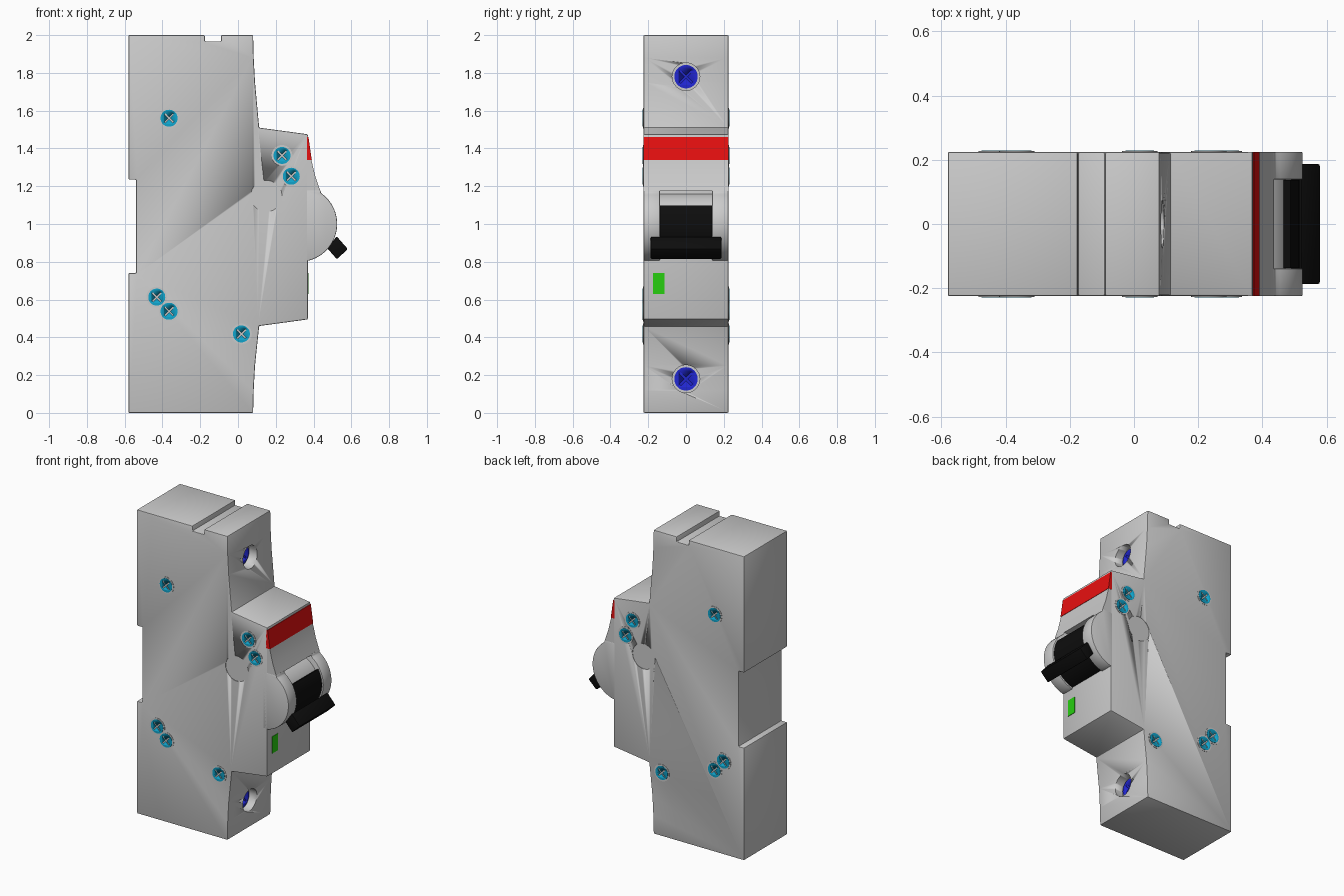
import bpy, bmesh
from math import sin, cos, pi, radians

if "Cube" in bpy.data.objects:
    bpy.data.objects.remove(bpy.data.objects["Cube"])


def material(name, rgb):
    m = bpy.data.materials.new(name)
    m.diffuse_color = (*rgb, 1)
    m.use_nodes = True
    m.node_tree.nodes["Principled BSDF"].inputs["Base Color"].default_value = m.diffuse_color
    return m


RED = material("red", (0.8, 0.005, 0.005))
BLUE = material("blue", (0.015, 0.02, 0.65))
CYAN = material("cyan", (0.005, 0.37, 0.6))
BLACK = material("black", (0.004, 0.004, 0.004))
GREEN = material("green", (0.02, 0.62, 0.005))


def arc(cx, cz, r, a0, a1, n):
    return [(cx + r * cos(radians(a0 + (a1 - a0) * i / n)),
             cz + r * sin(radians(a0 + (a1 - a0) * i / n))) for i in range(n + 1)]


def circle(cx, cz, r, n=40):
    return arc(cx, cz, r, 0, 360, n)[:-1]


def activate(ob):
    bpy.ops.object.select_all(action='DESELECT')
    ob.select_set(True)
    bpy.context.view_layer.objects.active = ob


def prism(name, pts, y0, y1, mat=None, bevel=0):
    """Extrude an xz outline along y."""
    bm = bmesh.new()
    face = bm.faces.new([bm.verts.new((x, y0, z)) for x, z in pts])
    ext = bmesh.ops.extrude_face_region(bm, geom=[face])
    for v in ext["geom"]:
        if isinstance(v, bmesh.types.BMVert):
            v.co.y = y1
    bmesh.ops.recalc_face_normals(bm, faces=bm.faces)
    me = bpy.data.meshes.new(name)
    bm.to_mesh(me)
    bm.free()
    if mat:
        me.materials.append(mat)
    ob = bpy.data.objects.new(name, me)
    bpy.context.collection.objects.link(ob)
    activate(ob)
    if bevel:
        m = ob.modifiers.new("bevel", 'BEVEL')
        m.width, m.segments, m.limit_method = bevel, 2, 'ANGLE'
        bpy.ops.object.modifier_apply(modifier=m.name)
    bpy.ops.object.shade_smooth_by_angle(angle=radians(30))
    return ob


def cut(ob, cutter):
    m = ob.modifiers.new("cut", 'BOOLEAN')
    m.operation, m.solver, m.object = 'DIFFERENCE', 'EXACT', cutter
    bpy.context.view_layer.update()
    activate(ob)
    bpy.ops.object.modifier_apply(modifier=m.name)
    bpy.data.objects.remove(cutter)


W = 0.225            # half width of housing
NX, NZ = 0.325, 1.0  # toggle axis

# Housing with rail notch and top groove
lower = [(0.08, 0), (0.083, 0.12), (0.09, 0.25), (0.112, 0.46), (0.37, 0.495)]
upper = [(0.37, 1.475), (0.112, 1.51), (0.09, 1.75), (0.083, 1.88), (0.08, 2)]
back = [(-0.09, 2), (-0.09, 1.967), (-0.175, 1.967), (-0.175, 2), (-0.58, 2),
        (-0.58, 1.235), (-0.54, 1.235), (-0.54, 0.74), (-0.58, 0.74), (-0.58, 0)]
housing = prism("housing", lower + upper + back, -W, W, bevel=0.006)

# Terminal holes on the narrow face
TERMINALS = (0.18, 1.78)
for z in TERMINALS:
    hole = prism("hole_cutter", circle(0, 0, 0.073), 0, 0.2)
    hole.location = (0.03, 0, z)
    hole.rotation_euler.z = -pi / 2
    cut(housing, hole)

# Shallow round mark on both sides
for s in (-1, 1):
    cut(housing, prism("mark_cutter", circle(0.15, 1.148, 0.083), s * (W - 0.003), s * (W + 0.1)))

# Sloped front panel, red band and green indicator
prism("front_panel", [(0.35, 1.475), (0.368, 1.474), (0.388, 1.34), (0.41, 1.25),
                      (0.436, 1.175), (0.35, 1.175)], -W + 0.001, W - 0.001)
prism("red_band", [(0.36, 1.46), (0.373, 1.46), (0.3905, 1.34), (0.36, 1.34)], -W, W, RED)
prism("green_indicator", [(0.36, 0.63), (0.373, 0.63), (0.373, 0.74), (0.36, 0.74)],
      -0.175, -0.115, GREEN)

# Rounded cheeks either side of the toggle
cheek = [(0.34, 0.806)] + arc(NX, NZ, 0.2, -76, 55, 24) + [(0.436, 1.18), (0.34, 1.18)]
for s, name in ((-1, "left_cheek"), (1, "right_cheek")):
    prism(name, cheek, s * 0.138, s * W, bevel=0.005)

# Toggle drum, its black cover and the lever bar
prism("toggle_core", circle(NX, NZ, 0.165), -0.138, 0.138)
cover = arc(NX, NZ, 0.19, -80, 31, 24) + arc(NX, NZ, 0.12, 31, -80, 24)
prism("toggle_cover", cover, -0.137, 0.137, BLACK)
prism("lever_bar", [(0.522, 0.935), (0.581, 0.868), (0.524, 0.813), (0.474, 0.87)],
      -0.187, 0.187, BLACK, bevel=0.006)


# Cross-slotted screw heads, facing -y
def screw_mesh(name, r, mat):
    ob = prism(name, circle(0, 0, r, 32), 0, 0.02, mat)
    a, b = r * 0.1, r * 0.72
    cross = [(a, a), (a, b), (-a, b), (-a, a), (-b, a), (-b, -a),
             (-a, -a), (-a, -b), (a, -b), (a, -a), (b, -a), (b, a)]
    slot = prism("slot_cutter", [(x * cos(pi / 4) - z * sin(pi / 4),
                                  x * sin(pi / 4) + z * cos(pi / 4)) for x, z in cross],
                 -0.01, 0.004, mat)
    cut(ob, slot)
    me = ob.data
    bpy.data.objects.remove(ob)
    return me


def place(name, me, loc, rz):
    ob = bpy.data.objects.new(name, me)
    ob.location = loc
    ob.rotation_euler.z = rz
    bpy.context.collection.objects.link(ob)


# Terminal screws
blue_head = screw_mesh("terminal_screw", 0.062, BLUE)
for z in TERMINALS:
    place("terminal_screw", blue_head, (0.037, 0, z), pi / 2)

# Side rivets with thin grey collars
cyan_head = screw_mesh("rivet", 0.045, CYAN)
RIVETS = [(-0.365, 1.56), (0.233, 1.363), (0.282, 1.253),
          (-0.43, 0.613), (-0.365, 0.538), (0.018, 0.418)]
for x, z in RIVETS:
    for s in (-1, 1):
        prism("rivet_collar", circle(x, z, 0.055, 32), s * (W - 0.01), s * (W + 0.002))
        place("rivet", cyan_head, (x, s * (W + 0.004), z), 0 if s < 0 else pi)
